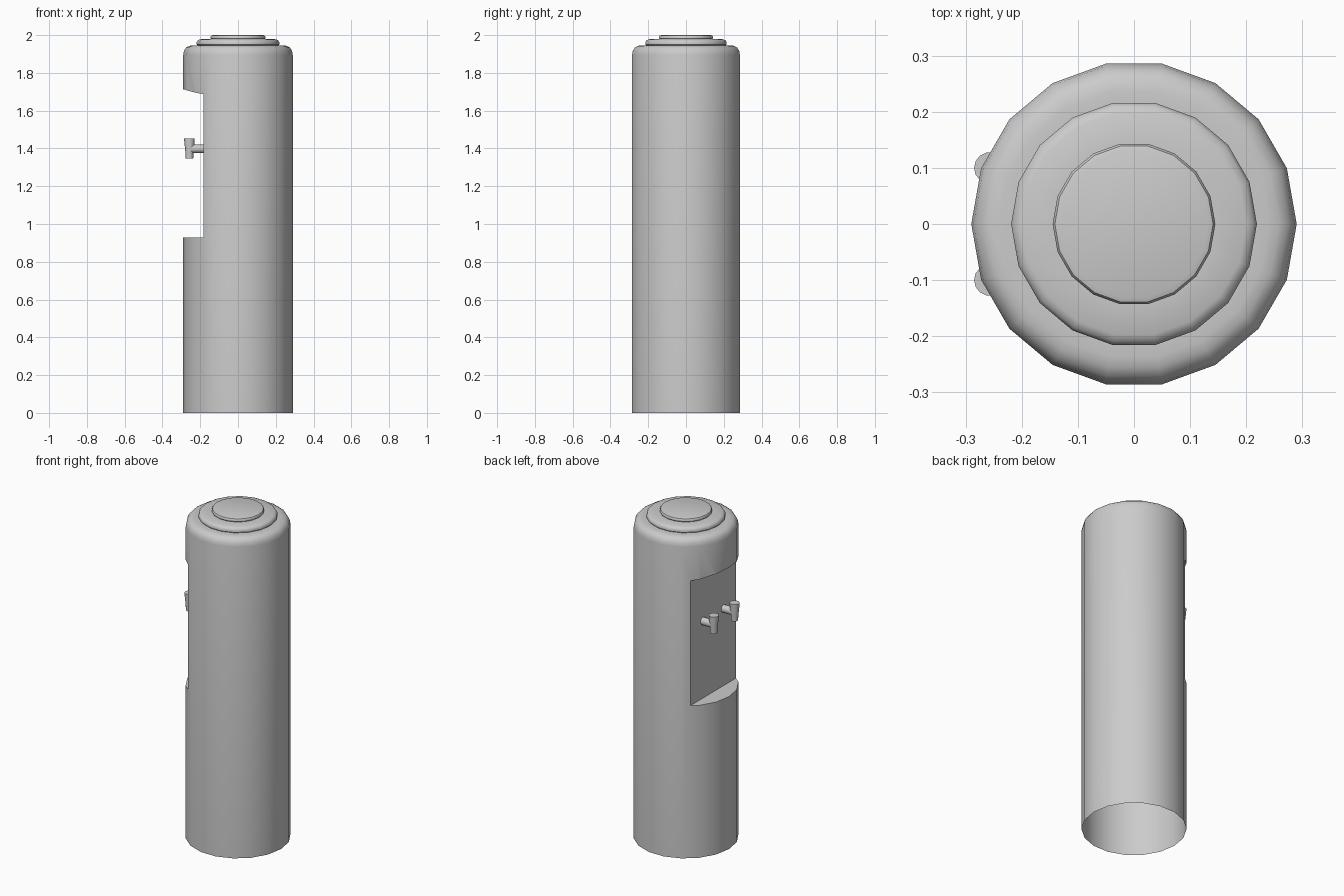
import bpy, bmesh, math
from mathutils import Matrix

if "Cube" in bpy.data.objects:
    bpy.data.objects.remove(bpy.data.objects["Cube"])

SIDES = 18
WALL_X = -0.183


def finish(bm, name):
    bmesh.ops.recalc_face_normals(bm, faces=bm.faces[:])
    me = bpy.data.meshes.new(name)
    bm.to_mesh(me)
    bm.free()
    ob = bpy.data.objects.new(name, me)
    bpy.context.collection.objects.link(ob)
    return ob


def activate(ob):
    bpy.ops.object.select_all(action='DESELECT')
    ob.select_set(True)
    bpy.context.view_layer.objects.active = ob


def smooth(ob):
    activate(ob)
    bpy.ops.object.shade_smooth_by_angle(angle=math.radians(36))


def lathe(profile, sides):
    """Closed solid of revolution around z from (radius, z) points."""
    bm = bmesh.new()
    rings = [[bm.verts.new((r * math.cos(2 * math.pi * i / sides),
                            r * math.sin(2 * math.pi * i / sides), z))
              for i in range(sides)] for r, z in profile]
    for a, b in zip(rings, rings[1:]):
        for i in range(sides):
            j = (i + 1) % sides
            bm.faces.new((a[i], a[j], b[j], b[i]))
    bm.faces.new(rings[0][::-1])
    bm.faces.new(rings[-1])
    return bm


# Body with rounded shoulder and two stepped lids on top
profile = [(0.29, 0), (0.29, 1.895), (0.286, 1.917), (0.275, 1.934),
           (0.259, 1.943), (0.24, 1.946), (0.214, 1.946), (0.219, 1.951),
           (0.219, 1.962), (0.213, 1.972), (0.2, 1.978), (0.142, 1.979),
           (0.145, 1.983), (0.145, 1.991), (0.141, 1.997), (0.132, 2.0)]
body = finish(lathe(profile, SIDES), "dispenser_body")

# Recess cutter: flat floor, slightly arched ceiling
outline = [(-0.4, 0.928), (0.4, 0.928)]
outline += [(y, 1.713 - 0.53 * y * y) for y in
            (0.4, 0.22, 0.186, 0.1, 0.05, 0, -0.05, -0.1, -0.186, -0.22, -0.4)]
bm = bmesh.new()
face = bm.faces.new([bm.verts.new((WALL_X, y, z)) for y, z in outline])
ext = bmesh.ops.extrude_face_region(bm, geom=[face], use_keep_orig=True)
bmesh.ops.translate(bm, vec=(-0.3, 0, 0),
                    verts=[v for v in ext["geom"] if isinstance(v, bmesh.types.BMVert)])
cutter = finish(bm, "recess_cutter")
cutter.hide_render = True

mod = body.modifiers.new("recess", 'BOOLEAN')
mod.operation = 'DIFFERENCE'
mod.solver = 'EXACT'
mod.object = cutter
activate(body)
bpy.ops.object.modifier_apply(modifier=mod.name)
bpy.data.objects.remove(cutter)

# Open underside
bm = bmesh.new()
bm.from_mesh(body.data)
bmesh.ops.delete(bm, context='FACES',
                 geom=[f for f in bm.faces if all(abs(v.co.z) < 1e-4 for v in f.verts)])
bm.to_mesh(body.data)
bm.free()
smooth(body)

# Pair of taps: horizontal pipe plus tapered spout
for side, y in (("left", 0.1), ("right", -0.1)):
    bm = bmesh.new()
    bmesh.ops.create_cone(bm, cap_ends=True, segments=14, radius1=0.023, radius2=0.023,
                          depth=0.075,
                          matrix=Matrix.Translation((-0.2175, y, 1.398))
                          @ Matrix.Rotation(math.pi / 2, 4, 'Y'))
    smooth(finish(bm, side + "_tap_pipe"))
    spout = lathe([(0.02, 1.347), (0.021, 1.375), (0.028, 1.443), (0.028, 1.453)], 14)
    bmesh.ops.translate(spout, vec=(-0.257, y, 0), verts=spout.verts[:])
    smooth(finish(spout, side + "_tap_spout"))
